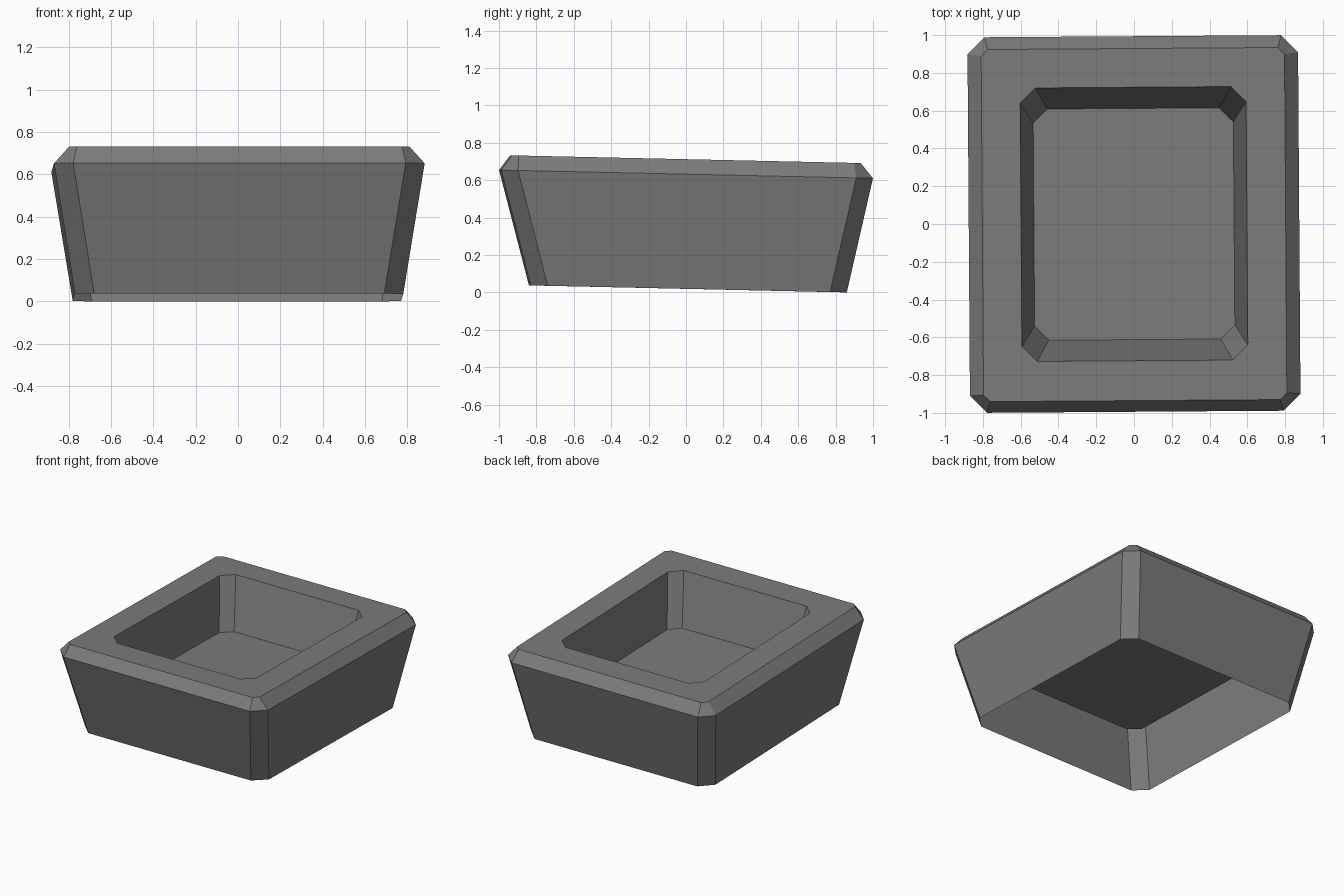
import bpy
import bmesh
from math import radians
from mathutils import Matrix

cube = bpy.data.objects.get("Cube")
if cube:
    bpy.data.objects.remove(cube, do_unlink=True)

# One plain grey for the whole tub
grey = bpy.data.materials.new("dark_grey")
grey.use_nodes = True
colour = (0.2, 0.2, 0.2, 1)
grey.diffuse_color = colour
grey.node_tree.nodes["Principled BSDF"].inputs["Base Color"].default_value = colour


def chamfered_ring(bm, half_x, half_y, chamfer, z, shift_y=0):
    """Counter-clockwise rectangle of vertices with its four corners cut."""
    ix, iy = half_x - chamfer, half_y - chamfer
    quarter = [(half_x, -iy), (half_x, iy), (ix, half_y), (-ix, half_y)]
    points = quarter + [(-x, -y) for x, y in quarter]
    return [bm.verts.new((x, y + shift_y, z)) for x, y in points]


# Cross-section: half width, half length, corner cut, height, y shift
section = [
    (0.775, 0.845, 0.09, 0.022, 0.01),   # open foot
    (0.875, 0.994, 0.09, 0.635, 0.0),    # widest edge
    (0.803, 0.932, 0.035, 0.715, -0.003),  # top of rim
    (0.598, 0.724, 0.08, 0.715, 0.0),    # mouth of recess
    (0.53, 0.612, 0.075, 0.335, 0.0),    # recess floor
]

bm = bmesh.new()
rings = [chamfered_ring(bm, *row) for row in section]
for low, high in zip(rings, rings[1:]):
    for i in range(len(low)):
        j = (i + 1) % len(low)
        bm.faces.new((low[i], low[j], high[j], high[i]))
bm.faces.new(rings[-1])

# Slight hand-made lean and twist
lean = Matrix.Identity(4)
lean[2][1] = -0.022
bm.transform(Matrix.Rotation(radians(0.4), 4, "Z") @ lean)

# Rest the foot on the ground
lowest = min(v.co.z for v in bm.verts)
bmesh.ops.translate(bm, verts=bm.verts, vec=(0, 0, -lowest))

mesh = bpy.data.meshes.new("tapered_tub")
bm.to_mesh(mesh)
bm.free()
mesh.materials.append(grey)
tub = bpy.data.objects.new("tapered_tub", mesh)
bpy.context.collection.objects.link(tub)
